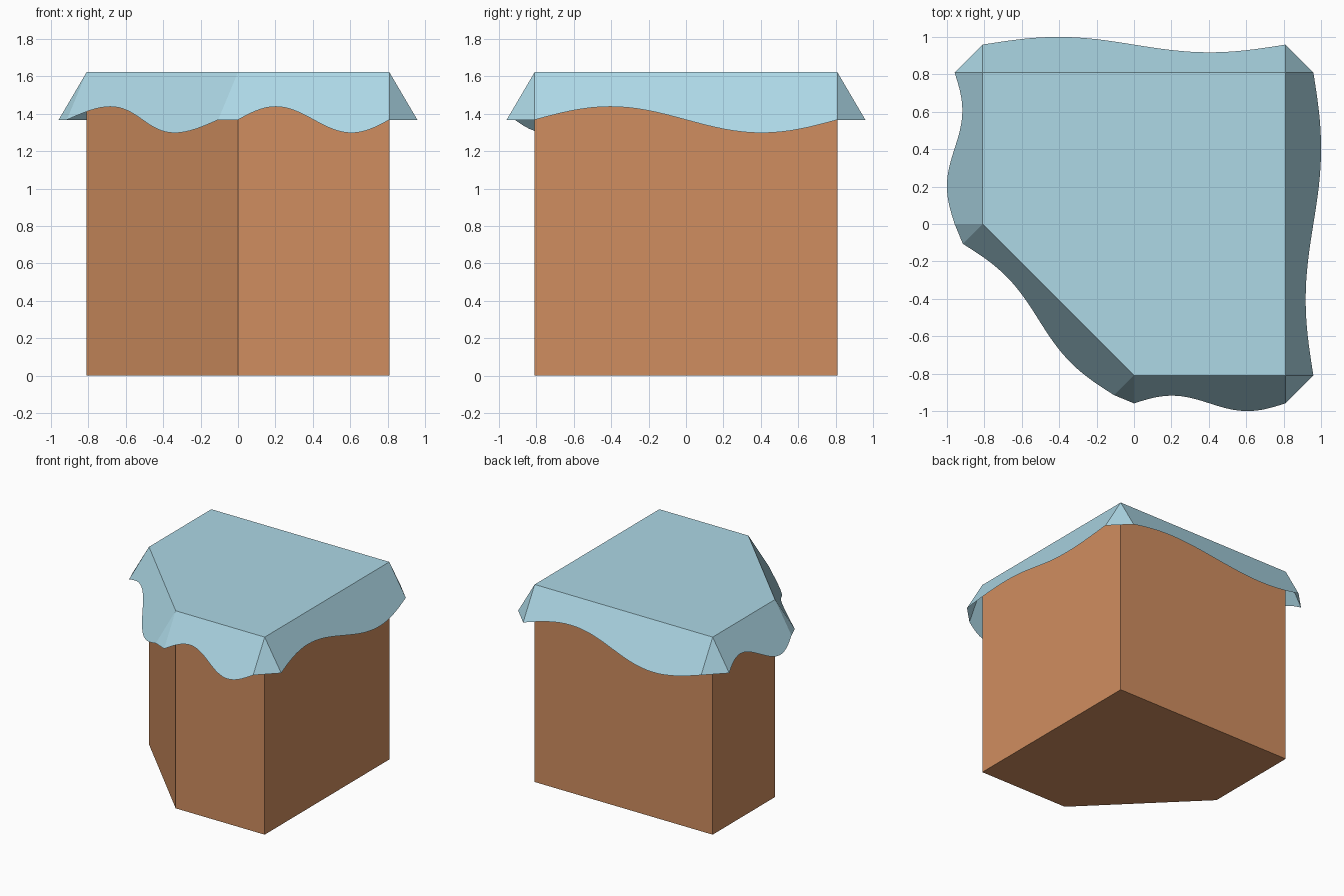
import bpy, bmesh, math
from mathutils import Vector

cube = bpy.data.objects.get("Cube")
if cube:
    bpy.data.objects.remove(cube, do_unlink=True)

R = 0.809       # half width of the box
TOP = 1.623     # height of the cloth top
FLARE = 0.15    # how far the skirt leans out
DROP = 0.255    # how far the skirt hangs down
WAVE = 0.275    # hem wave as a share of the drop
STEPS = 32

# Square plan with one corner cut off, counter-clockwise
PLAN = [Vector(p) * R for p in ((-1, 0, 0), (0, -1, 0), (1, -1, 0), (1, 1, 0), (-1, 1, 0))]
UP = Vector((0, 0, 1))


def material(name, colour):
    mat = bpy.data.materials.new(name)
    mat.use_nodes = True
    mat.diffuse_color = colour
    mat.node_tree.nodes["Principled BSDF"].inputs["Base Color"].default_value = colour
    return mat


def finish(bm, name, mat):
    mesh = bpy.data.meshes.new(name)
    bm.to_mesh(mesh)
    bm.free()
    mesh.materials.append(mat)
    obj = bpy.data.objects.new(name, mesh)
    bpy.context.collection.objects.link(obj)
    return obj


# Box body: the plan extruded upward
bm = bmesh.new()
base = bm.faces.new([bm.verts.new(p) for p in PLAN])
top = bmesh.ops.extrude_face_region(bm, geom=[base], use_keep_orig=True)["geom"]
bmesh.ops.translate(bm, vec=UP * (TOP - 0.004),
                    verts=[v for v in top if isinstance(v, bmesh.types.BMVert)])
bmesh.ops.recalc_face_normals(bm, faces=bm.faces)
finish(bm, "box_body", material("terracotta", (0.63, 0.27, 0.115, 1)))

# Draped cloth: flat top, wavy flared skirts and corner gussets
bm = bmesh.new()
corners = [bm.verts.new(p + UP * TOP) for p in PLAN]
rim, hems = [], []
for i, a in enumerate(PLAN):
    b = PLAN[(i + 1) % len(PLAN)]
    out = (b - a).cross(UP).normalized()
    upper, hem = [], []
    for s in range(STEPS + 1):
        u = s / STEPS
        edge = a.lerp(b, u) + UP * TOP
        hang = 1 - WAVE * math.sin(math.tau * u)
        if s == 0:
            upper.append(corners[i])
        elif s == STEPS:
            upper.append(corners[(i + 1) % len(PLAN)])
        else:
            upper.append(bm.verts.new(edge))
        hem.append(bm.verts.new(edge + (out * FLARE - UP * DROP) * hang))
    for s in range(STEPS):
        bm.faces.new((upper[s], hem[s], hem[s + 1], upper[s + 1]))
    rim += upper[:-1]
    hems.append(hem)
for i, corner in enumerate(corners):
    bm.faces.new((corner, hems[i - 1][-1], hems[i][0]))
bm.faces.new(rim)
finish(bm, "draped_cloth", material("light blue", (0.418, 0.686, 0.791, 1)))
